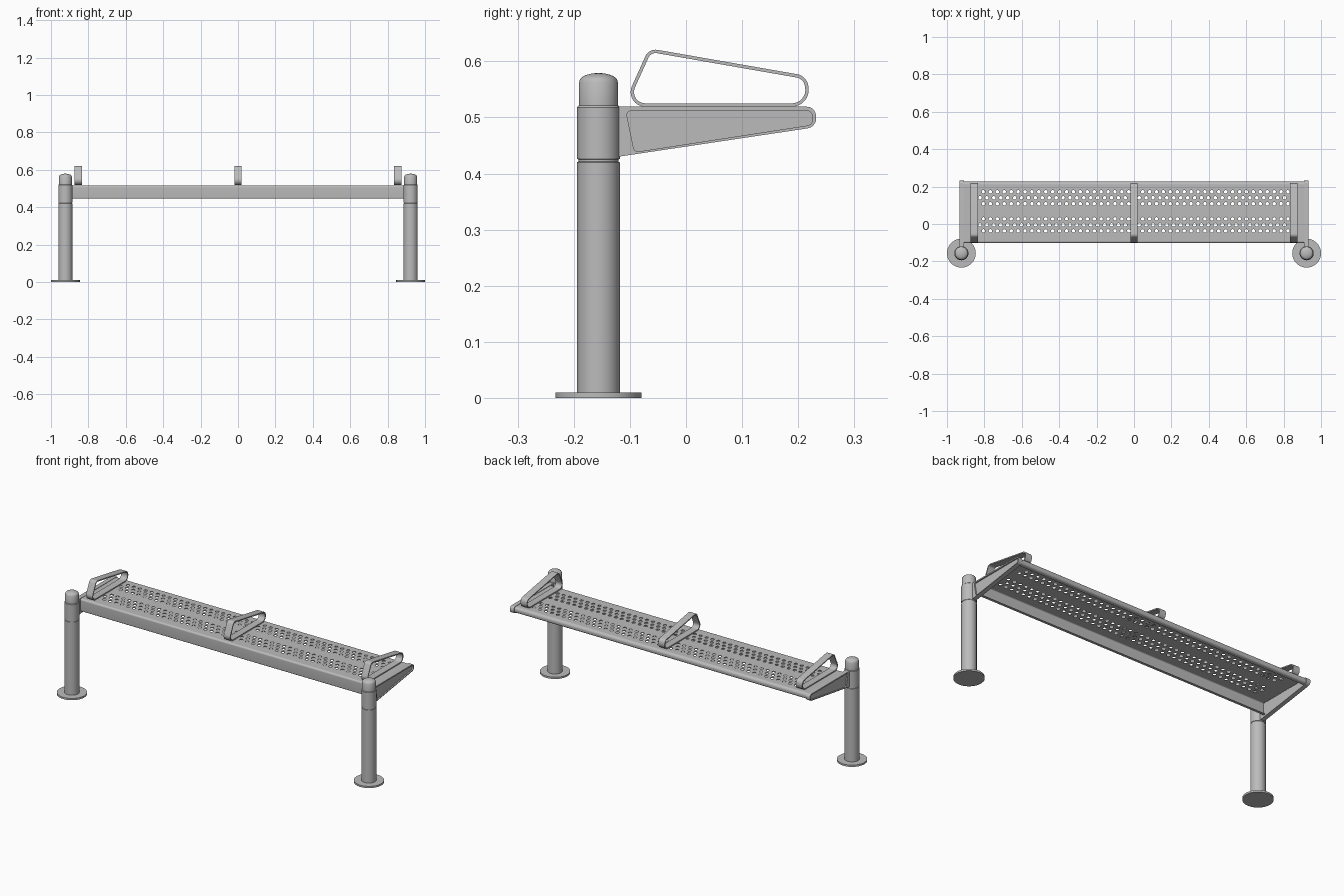
import bpy, bmesh, math
from mathutils import Vector

cube = bpy.data.objects.get("Cube")
if cube:
    bpy.data.objects.remove(cube, do_unlink=True)

steel = bpy.data.materials.new("grey steel")
steel.use_nodes = True
GREY = (0.5, 0.5, 0.5, 1)
steel.diffuse_color = GREY
steel.node_tree.nodes["Principled BSDF"].inputs["Base Color"].default_value = GREY

SIDE = (math.pi / 2, 0, math.pi / 2)   # drawing plane (y, z), thickness along x
FLAT = (0, 0, 0)


def finish(obj):
    """Weld, shade and colour a mesh object."""
    bm = bmesh.new()
    bm.from_mesh(obj.data)
    bmesh.ops.remove_doubles(bm, verts=bm.verts, dist=1e-5)
    bmesh.ops.recalc_face_normals(bm, faces=bm.faces)
    bm.to_mesh(obj.data)
    bm.free()
    obj.data.materials.clear()
    obj.data.materials.append(steel)
    bpy.ops.object.select_all(action="DESELECT")
    obj.select_set(True)
    bpy.context.view_layer.objects.active = obj
    bpy.ops.object.shade_smooth_by_angle(angle=math.radians(35))


def rounded(corners, closed=True, steps=8):
    """Outline through (a, b, radius) corners, each rounded by an arc."""
    out, n = [], len(corners)
    for i, (a, b, r) in enumerate(corners):
        p = Vector((a, b))
        if r == 0 or (not closed and i in (0, n - 1)):
            out.append(p)
            continue
        u = (Vector(corners[i - 1][:2]) - p).normalized()
        v = (Vector(corners[(i + 1) % n][:2]) - p).normalized()
        half = u.angle(v) / 2
        centre = p + (u + v).normalized() * (r / math.sin(half))
        reach = r / math.tan(half)
        start, end = p + u * reach - centre, p + v * reach - centre
        turn = math.atan2(start.x * end.y - start.y * end.x, start.dot(end))
        for k in range(steps + 1):
            c, s = math.cos(turn * k / steps), math.sin(turn * k / steps)
            out.append(centre + Vector((c * start.x - s * start.y, s * start.x + c * start.y)))
    return out


def offset(pts, t, closed=True):
    """Shift an outline to its left by t."""
    out, n = [], len(pts)
    for i, p in enumerate(pts):
        before = pts[i - 1] if closed or i > 0 else p
        after = pts[(i + 1) % n] if closed or i < n - 1 else p
        d = (after - p).normalized() + (p - before).normalized()
        d.normalize()
        out.append(p + Vector((-d.y, d.x)) * t)
    return out


def slab(name, loops, thickness, location, rotation=SIDE):
    """Extruded plate from an outer loop and any holes."""
    curve = bpy.data.curves.new(name, "CURVE")
    curve.dimensions = "2D"
    curve.fill_mode = "BOTH"
    curve.extrude = thickness / 2
    for loop in loops:
        spline = curve.splines.new("POLY")
        spline.points.add(len(loop) - 1)
        for point, p in zip(spline.points, loop):
            point.co = (p[0], p[1], 0, 1)
        spline.use_cyclic_u = True
    obj = bpy.data.objects.new(name, curve)
    bpy.context.collection.objects.link(obj)
    obj.location, obj.rotation_euler = location, rotation
    bpy.ops.object.select_all(action="DESELECT")
    obj.select_set(True)
    bpy.context.view_layer.objects.active = obj
    bpy.ops.object.convert(target="MESH")
    finish(bpy.context.view_layer.objects.active)


def lathe(name, profile, location, segments=48):
    """Solid of revolution from (radius, height) points."""
    bm = bmesh.new()
    verts = [bm.verts.new((r, 0, z)) for r, z in profile]
    edges = [bm.edges.new(pair) for pair in zip(verts, verts[1:])]
    bmesh.ops.spin(bm, geom=verts + edges, cent=(0, 0, 0), axis=(0, 0, 1),
                   angle=math.tau, steps=segments)
    bmesh.ops.remove_doubles(bm, verts=bm.verts, dist=1e-5)
    mesh = bpy.data.meshes.new(name)
    bm.to_mesh(mesh)
    bm.free()
    obj = bpy.data.objects.new(name, mesh)
    bpy.context.collection.objects.link(obj)
    obj.location = location
    finish(obj)


# Posts with a grooved collar and domed cap, base discs and end brackets
dome = [(0.034 * math.cos(a), 0.564 + 0.015 * math.sin(a))
        for a in (math.pi / 2 * k / 8 for k in range(8))] + [(0, 0.579)]
post = [(0, 0.005), (0.038, 0.005), (0.038, 0.42), (0.036, 0.421), (0.036, 0.425),
        (0.038, 0.426), (0.038, 0.518), (0.035, 0.521), (0.035, 0.562)] + dome
base = [(0, 0), (0.077, 0), (0.077, 0.01), (0, 0.01)]
bracket = rounded([(-0.14, 0.427, 0), (0.234, 0.483, 0.0185),
                   (0.23, 0.519, 0.0165), (-0.14, 0.519, 0)])
pocket = rounded([(-0.092, 0.438, 0.008), (0.226, 0.487, 0.011),
                  (0.225, 0.512, 0.011), (-0.107, 0.512, 0.008)])
for side, s in (("right", -1), ("left", 1)):
    lathe(side + "_post", post, (s * 0.923, -0.156, 0))
    lathe(side + "_base_disc", base, (s * 0.923, -0.156, 0))
    slab(side + "_bracket_frame", [bracket, pocket], 0.024, (s * 0.92, 0, 0))
    slab(side + "_bracket_web", [pocket], 0.016, (s * 0.917, 0, 0))

# Perforated seat panel: two bands of three staggered rows
SHEET, HALF = 0.004, 0.91
FRONT, BACK = -0.09, 0.208
PITCH, RADIUS = 0.037, 0.0095
loops = [[(-HALF, FRONT), (HALF, FRONT), (HALF, BACK), (-HALF, BACK)]]
for middle in (-0.005, 0.14):
    for row in (-1, 0, 1):
        shift = 0.25 if row else -0.25
        for i in range(45):
            x = (i - 22 + shift) * PITCH
            y = middle + row * 0.032
            loops.append([(x + RADIUS * math.cos(a), y + RADIUS * math.sin(a))
                          for a in (math.tau * k / 12 for k in range(12))])
slab("seat_panel", loops, SHEET, (0, 0, 0.517 - SHEET / 2), FLAT)

# Folded front and back edges of the seat sheet
front = rounded([(FRONT, 0.517, 0), (-0.102, 0.517, 0.01),
                 (-0.1, 0.445, 0.006), (-0.085, 0.447, 0)], closed=False)
back = rounded([(0.205, 0.484, 0), (0.226, 0.486, 0.012),
                (0.227, 0.517, 0.015), (BACK, 0.517, 0)], closed=False)
for name, path in (("seat_front_fold", front), ("seat_back_fold", back)):
    slab(name, [path + offset(path, SHEET, closed=False)[::-1]], HALF * 2, (0, 0, 0))

# Loop armrests of bent flat bar
arm = rounded([(-0.113, 0.519, 0.026), (0.224, 0.519, 0.03),
               (0.215, 0.574, 0.024), (-0.066, 0.623, 0.02)])
for name, x in (("right_armrest", -0.855), ("middle_armrest", 0), ("left_armrest", 0.855)):
    slab(name, [arm, offset(arm, 0.006)], 0.04, (x, 0, 0))
